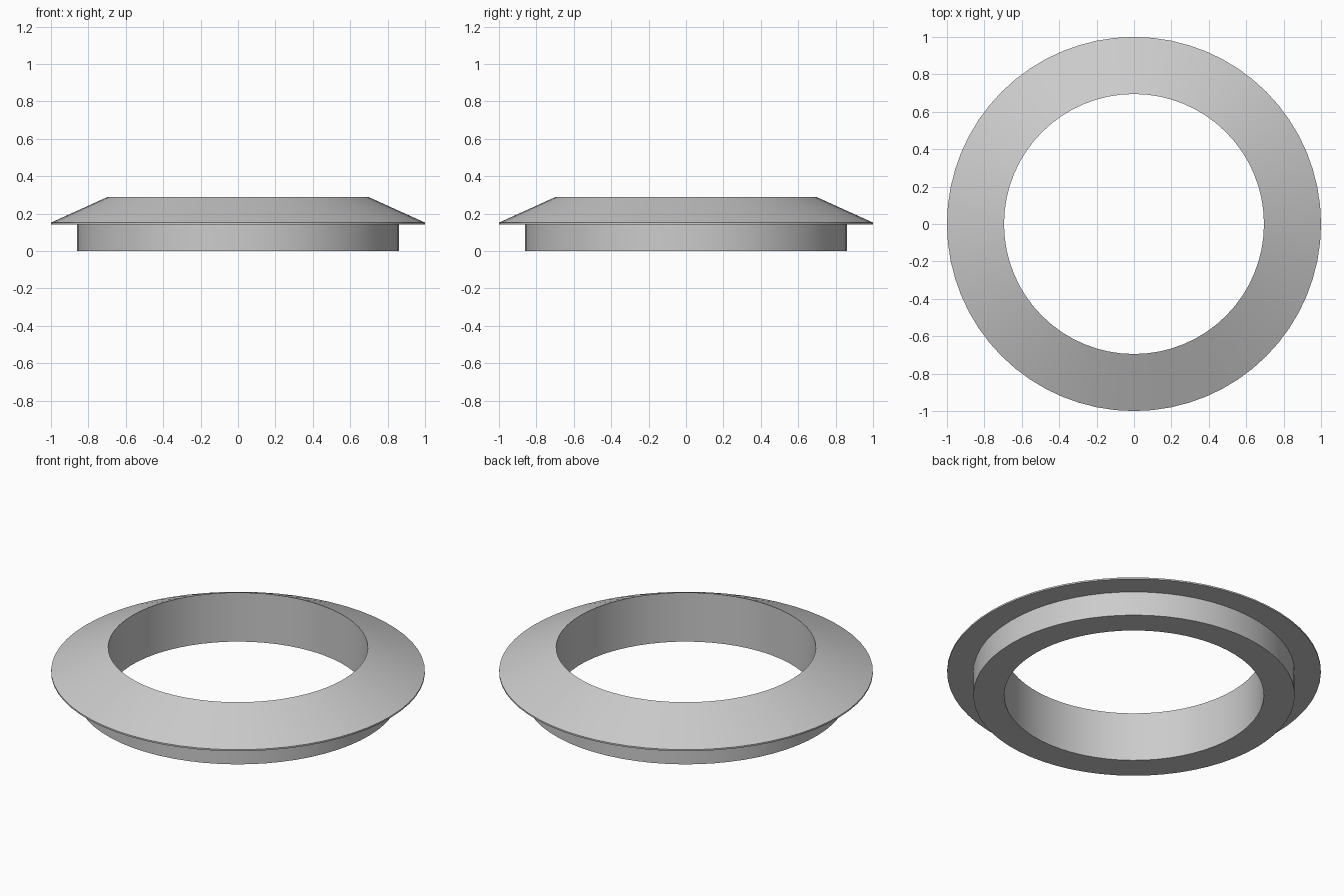
import bpy
import bmesh
import math
from mathutils import Matrix

SEGMENTS = 64

cube = bpy.data.objects.get("Cube")
if cube:
    bpy.data.objects.remove(cube, do_unlink=True)

# Plain grey material
grey = bpy.data.materials.new("light grey")
grey.use_nodes = True
colour = (0.6, 0.6, 0.6, 1)
grey.diffuse_color = colour
grey.node_tree.nodes["Principled BSDF"].inputs["Base Color"].default_value = colour

# Cross-section (radius, height): collar below, thin flange lip, sloped top
inner, collar, outer = 0.695, 0.86, 1.0
flange, lip, top = 0.143, 0.152, 0.29
profile = [(inner, 0), (collar, 0), (collar, flange),
           (outer, flange), (outer, lip), (inner, top)]

# Sweep the closed section around the vertical axis
bm = bmesh.new()
rings = []
for i in range(SEGMENTS):
    turn = Matrix.Rotation(math.tau * i / SEGMENTS, 3, "Z")
    rings.append([bm.verts.new(turn.col[0] * r + turn.col[2] * z) for r, z in profile])
for i, ring in enumerate(rings):
    following = rings[(i + 1) % SEGMENTS]
    for j in range(len(profile)):
        k = (j + 1) % len(profile)
        bm.faces.new((ring[j], following[j], following[k], ring[k]))
bmesh.ops.recalc_face_normals(bm, faces=bm.faces)

mesh = bpy.data.meshes.new("flanged_ring")
bm.to_mesh(mesh)
bm.free()
mesh.materials.append(grey)
ring_object = bpy.data.objects.new("flanged_ring", mesh)
bpy.context.collection.objects.link(ring_object)

# Smooth round walls with crisp rims
bpy.ops.object.select_all(action="DESELECT")
ring_object.select_set(True)
bpy.context.view_layer.objects.active = ring_object
bpy.ops.object.shade_smooth_by_angle(angle=math.radians(30))
